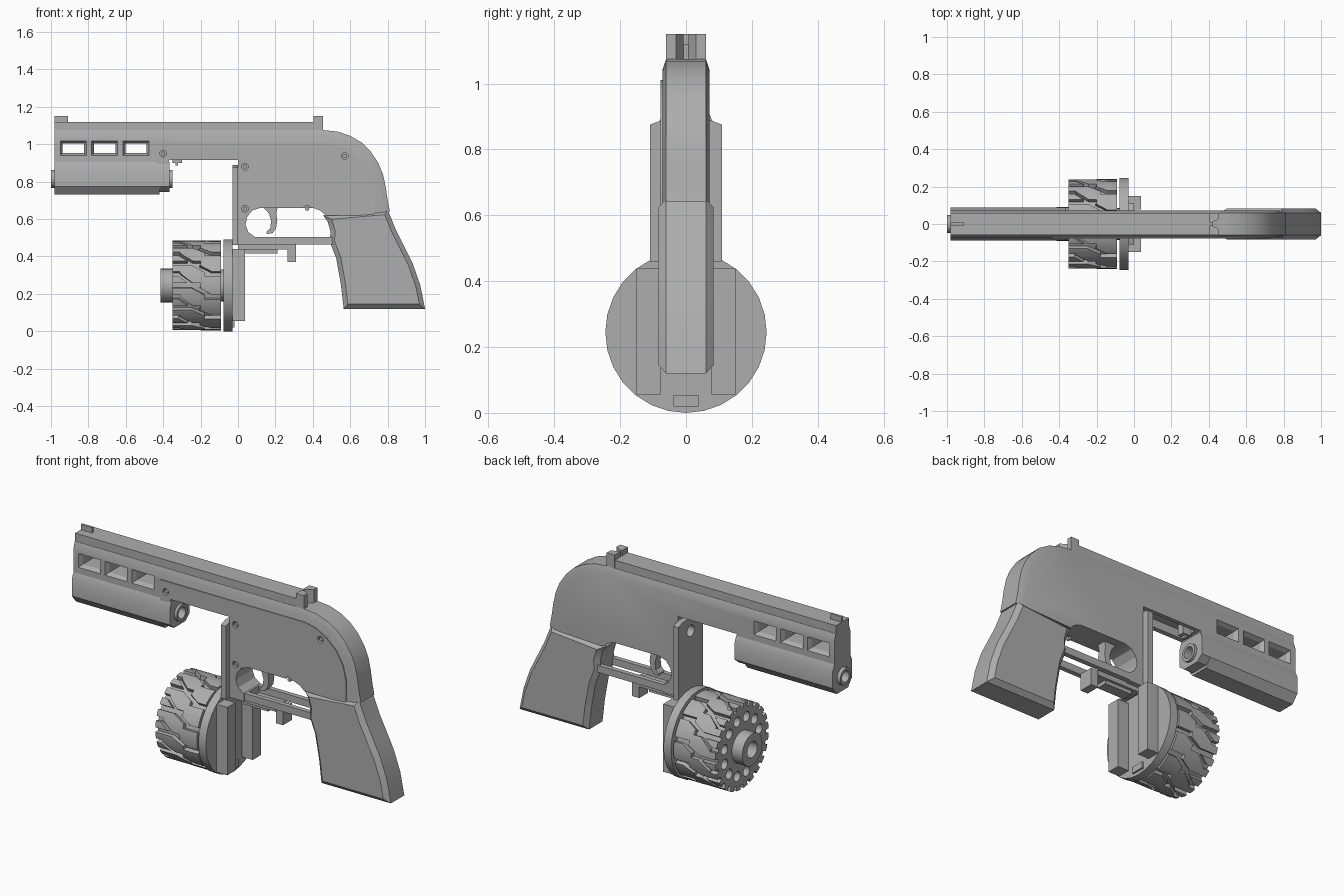
import bpy, bmesh
from math import sin, cos, pi, radians
from mathutils import Vector

if "Cube" in bpy.data.objects:
    bpy.data.objects.remove(bpy.data.objects["Cube"])

grey = bpy.data.materials.new("plain grey")
grey.use_nodes = True
grey.diffuse_color = (0.42, 0.42, 0.42, 1)
grey.node_tree.nodes["Principled BSDF"].inputs["Base Color"].default_value = grey.diffuse_color


def finish(name, bm):
    bmesh.ops.remove_doubles(bm, verts=bm.verts, dist=1e-5)
    bmesh.ops.recalc_face_normals(bm, faces=bm.faces)
    mesh = bpy.data.meshes.new(name)
    bm.to_mesh(mesh)
    bm.free()
    mesh.materials.append(grey)
    obj = bpy.data.objects.new(name, mesh)
    bpy.context.collection.objects.link(obj)
    return obj


def loft(bm, rings):
    """Skin a list of equal rings and cap both ends."""
    rings = [[bm.verts.new(p) for p in r] for r in rings]
    n = len(rings[0])
    for a, b in zip(rings, rings[1:]):
        for i in range(n):
            j = (i + 1) % n
            bm.faces.new((a[i], a[j], b[j], b[i]))
    bm.faces.new(rings[0])
    bm.faces.new(rings[-1])


def slab(name, outline, y0, y1, depth=0, inset=0, count=None):
    """Side outline (x, z), clockwise, with chamfered rims on its first points."""
    pts = [Vector(p) for p in outline]
    count = len(pts) if count is None else count
    closed = count == len(pts)
    rim = [p.copy() for p in pts]
    for i in range(count):
        normals = []
        for k in (i - 1, i):
            if closed or 0 <= k < count - 1:
                d = (pts[(k + 1) % len(pts)] - pts[k]).normalized()
                normals.append(Vector((d.y, -d.x)))
        n = sum(normals, Vector((0, 0))).normalized()
        rim[i] = pts[i] + n * inset / max(n.dot(normals[0]), 0.5)
    layers = [(pts, y0), (pts, y1)]
    if depth:
        layers = [(rim, y0 - depth)] + layers + [(rim, y1 + depth)]
    bm = bmesh.new()
    loft(bm, [[(p.x, y, p.y) for p in ring] for ring, y in layers])
    return finish(name, bm)


def box(name, x0, x1, y0, y1, z0, z1):
    return slab(name, [(x0, z1), (x1, z1), (x1, z0), (x0, z0)], y0, y1)


def lathe(name, profile, z, sides=28):
    """Turn (x, radius) points around a lengthwise axis at height z."""
    bm = bmesh.new()
    rings = [[bm.verts.new((x, r * cos(2 * pi * i / sides), z + r * sin(2 * pi * i / sides)))
              for i in range(sides)] for x, r in profile]
    for a, b in zip(rings, rings[1:]):
        for i in range(sides):
            j = (i + 1) % sides
            bm.faces.new((a[i], a[j], b[j], b[i]))
    return finish(name, bm)


def rod(name, x0, x1, r, z, sides=28):
    return lathe(name, [(x0, 0), (x0, r), (x1, r), (x1, 0)], z, sides)


def tube(name, x0, x1, r, bore, z):
    return lathe(name, [(x0, bore), (x0, r), (x1, r), (x1, bore), (x0, bore)], z)


def cut(target, cutter):
    cutter.hide_render = True
    mod = target.modifiers.new("cut", "BOOLEAN")
    mod.operation, mod.solver, mod.object = "DIFFERENCE", "EXACT", cutter
    mod.use_self = True
    bpy.context.view_layer.objects.active = target
    bpy.ops.object.modifier_apply(modifier="cut")
    bpy.data.objects.remove(cutter)


# Main body: rounded back, trigger opening and front column
lower = [(0.47, 0.62), (0.44, 0.645), (0.40, 0.66), (0.12, 0.66), (0.075, 0.645), (0.048, 0.61),
         (0.04, 0.57), (0.055, 0.53), (0.09, 0.505), (0.09, 0.46), (0, 0.46), (0, 0.915),
         (-0.37, 0.915), (-0.37, 0.885)]
back = [(0.46, 1.075), (0.53, 1.068), (0.60, 1.045), (0.66, 1.01), (0.71, 0.96), (0.75, 0.90),
        (0.775, 0.84), (0.79, 0.77), (0.80, 0.70), (0.812, 0.64)]
top = [(-0.98, 1.075)] + back
body = slab("body", top + lower + [(-0.98, 0.885)], -0.06, 0.06, 0.012, 0.035, len(top))
cut(body, box("pocket", -0.35, -0.06, -0.05, 0.05, 0.85, 0.96))

# Three tapered windows through the barrel housing
for x in (-0.88, -0.713, -0.545):
    cut(body, slab("window", [(x - 0.057, 1.005), (x + 0.057, 1.005), (x + 0.057, 0.952),
                              (x - 0.057, 0.952)], -0.05, 0.05, 0.04, -0.022))

# Side panel with screw holes
panel = slab("side_panel", [(-0.435, 1.01), (0.47, 1.01), (0.54, 0.995), (0.61, 0.955), (0.67, 0.9),
                            (0.71, 0.83), (0.73, 0.75), (0.73, 0.62)] + lower + [(-0.435, 0.885)],
             -0.077, -0.07)


def screw_disc(name, x, z, r, y0, y1):
    return slab(name, [(x + r * cos(-a * pi / 8), z + r * sin(-a * pi / 8)) for a in range(16)], y0, y1)


for x, z in ((-0.40, 0.95), (0.037, 0.88), (0.037, 0.655), (0.37, 0.655), (0.57, 0.938)):
    for part in (panel, body):
        cut(part, screw_disc("screw_hole", x, z, 0.018, -0.1, -0.055))
    screw_disc("screw", x, z, 0.011, -0.07, -0.05)

# Grip
slab("grip", [(0.455, 0.62), (0.80, 0.65), (0.815, 0.615), (0.845, 0.54), (0.89, 0.45), (0.935, 0.36),
              (0.975, 0.245), (1.0, 0.12), (0.565, 0.12), (0.55, 0.25), (0.525, 0.39), (0.49, 0.48),
              (0.495, 0.53), (0.48, 0.585)], -0.06, 0.06, 0.024, 0.025)

# Sighting rail and sights
box("top_rail", -0.98, 0.42, -0.058, 0.058, 1.06, 1.12)
box("front_sight", -0.98, -0.91, -0.007, 0.007, 1.11, 1.15)
for s in (-1, 1):
    bm = bmesh.new()
    plan = [(0.405, 0.007), (0.42, 0.007), (0.455, 0.03), (0.455, 0.06), (0.405, 0.06)]
    loft(bm, [[(x, s * y, z) for x, y in plan] for z in (1.06, 1.15)])
    finish("rear_sight", bm)

# Barrel with its lower housing
for x0, x1, z in ((-0.98, -0.42, 0.73), (-0.42, -0.365, 0.745)):
    half = [(0.072, 0.905), (0.087, 0.87), (0.087, 0.775), (0.05, z)]
    section = half + [(-y, h) for y, h in reversed(half)]
    bm = bmesh.new()
    loft(bm, [[(x, y, h) for y, h in section] for x in (x0, x1)])
    housing = finish("barrel_housing", bm)
    cut(housing, rod("bore", -1.1, -0.2, 0.04, 0.815))
tube("barrel", -1.0, -0.35, 0.048, 0.032, 0.815)
rod("barrel_core", -0.9, -0.42, 0.035, 0.815)
box("catch", -0.35, -0.30, -0.02, 0.02, 0.90, 0.96)
box("catch_pin", -0.335, -0.32, -0.012, 0.012, 0.885, 0.91)

# Standing plate between the body and the drum
bm = bmesh.new()
face = [(-0.11, 0.46), (-0.11, 0.875), (-0.07, 0.89), (0.07, 0.89), (0.11, 0.875), (0.11, 0.46)]
loft(bm, [[(x, y, z) for y, z in face] for x in (-0.03, 0.001)])
plate = finish("standing_plate", bm)
for part in (plate, body):
    cut(part, rod("plate_hole", -0.1, 0.06, 0.032, 0.815))

# Trigger and guard
slab("trigger", [(0.12, 0.68), (0.215, 0.68), (0.205, 0.63), (0.21, 0.59), (0.203, 0.55), (0.185, 0.525),
                 (0.155, 0.52), (0.152, 0.532), (0.172, 0.55), (0.177, 0.59), (0.165, 0.63)],
     -0.025, 0.025)
for s in (-1, 1):
    y0, y1 = sorted((s * 0.045, s * 0.072))
    box("guard_rail", 0.03, 0.52, y0, y1, 0.465, 0.505)
box("guard_floor", 0.0, 0.27, -0.045, 0.045, 0.437, 0.467)
box("guard_slide", 0.04, 0.21, -0.03, 0.03, 0.417, 0.44)
box("guard_stop", 0.07, 0.10, -0.045, 0.045, 0.46, 0.505)
slab("guard_hook", [(0.2, 0.465), (0.31, 0.465), (0.31, 0.37), (0.265, 0.37), (0.265, 0.437), (0.2, 0.437)],
     -0.04, 0.04)

# Drum carrier: disc, two posts and a tab
AXIS = 0.245
rod("carrier_disc", -0.077, -0.03, 0.245, AXIS)
for s in (-1, 1):
    y0, y1 = sorted((s * 0.077, s * 0.15))
    box("carrier_post", -0.031, 0.038, y0, y1, 0.056, 0.44)
box("carrier_tab", -0.031, -0.02, -0.038, 0.038, 0.02, 0.055)

# Drum with chambers and zigzag grooves
drum = rod("drum", -0.35, -0.09, 0.24, AXIS, 48)
rod("drum_axle", -0.1, -0.07, 0.085, AXIS)
tube("drum_hub", -0.415, -0.3, 0.09, 0.045, AXIS)
STEPS = 12
pitch = 2 * pi / STEPS


def groove(bm, x0, a0, x1, a1, w=0.055):
    """Bent block lying in the drum surface from one point to another."""
    rings = []
    for k in range(4):
        t = k / 3
        x, a = x0 + (x1 - x0) * t, a0 + (a1 - a0) * t
        rings.append([(x, r * cos(a + d), AXIS + r * sin(a + d))
                      for r, d in ((0.216, -w), (0.216, w), (0.27, w), (0.27, -w))])
    loft(bm, rings)


bm = bmesh.new()
for i in range(STEPS):
    a = i * pitch
    groove(bm, -0.37, a, -0.2, a)
    groove(bm, -0.25, a, -0.14, a + pitch / 2, 0.05)
    groove(bm, -0.18, a + pitch / 2, -0.07, a + pitch / 2)
    groove(bm, -0.37, a + pitch / 2, -0.31, a + pitch / 2, 0.05)
    groove(bm, -0.32, a + pitch / 2, -0.24, a + pitch, 0.045)
cut(drum, finish("groove_cutter", bm))

bm = bmesh.new()
for i in range(STEPS):
    a = (i + 0.5) * pitch
    cy, cz = 0.16 * cos(a), AXIS + 0.16 * sin(a)
    loft(bm, [[(x, cy + 0.028 * cos(b * pi / 8), cz + 0.028 * sin(b * pi / 8)) for b in range(16)]
              for x in (-0.4, -0.12)])
cut(drum, finish("chamber_cutter", bm))
cut(drum, rod("hub_bore", -0.4, -0.2, 0.045, AXIS))

# Smooth the curved parts, keep the edges crisp
for obj in bpy.context.scene.objects:
    obj.select_set(obj.type == "MESH")
bpy.ops.object.shade_smooth_by_angle(angle=radians(25))
